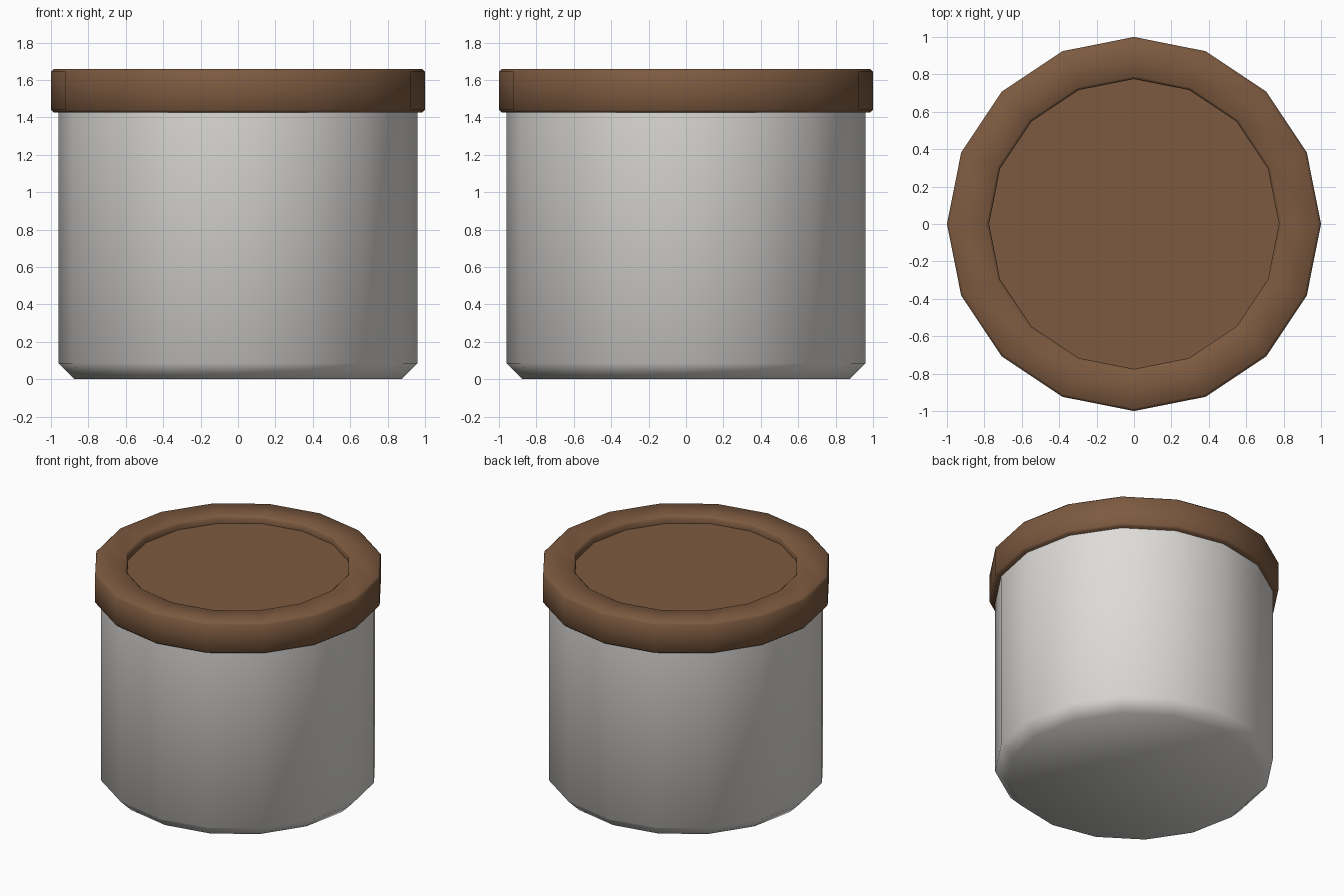
import bpy, bmesh, math

if "Cube" in bpy.data.objects:
    bpy.data.objects.remove(bpy.data.objects["Cube"])

SIDES = 16


def material(name, rgb):
    m = bpy.data.materials.new(name)
    m.diffuse_color = (*rgb, 1)
    m.use_nodes = True
    m.node_tree.nodes["Principled BSDF"].inputs["Base Color"].default_value = m.diffuse_color
    return m


def lathe(name, profile, mat, smooth_angle):
    """Revolve (radius, z) points from bottom to top, capping both ends."""
    bm = bmesh.new()
    rings = []
    for r, z in profile:
        rings.append([bm.verts.new((r * math.cos(2 * math.pi * i / SIDES),
                                    r * math.sin(2 * math.pi * i / SIDES), z))
                      for i in range(SIDES)])
    for low, high in zip(rings, rings[1:]):
        for i in range(SIDES):
            j = (i + 1) % SIDES
            bm.faces.new((low[i], low[j], high[j], high[i]))
    bm.faces.new(rings[0][::-1])
    bm.faces.new(rings[-1])
    bmesh.ops.recalc_face_normals(bm, faces=bm.faces)
    mesh = bpy.data.meshes.new(name)
    bm.to_mesh(mesh)
    bm.free()
    mesh.materials.append(mat)
    ob = bpy.data.objects.new(name, mesh)
    bpy.context.collection.objects.link(ob)
    bpy.ops.object.select_all(action='DESELECT')
    ob.select_set(True)
    bpy.context.view_layer.objects.active = ob
    bpy.ops.object.shade_smooth_by_angle(angle=math.radians(smooth_angle))
    return ob


grey = material("light grey ceramic", (0.73, 0.715, 0.69))
brown = material("brown wood", (0.205, 0.102, 0.051))

# Jar with a chamfered foot
lathe("jar_body", [(0.875, 0), (0.96, 0.085), (0.96, 1.45)], grey, 50)

# Lid with softened rims and a recessed top panel
lathe("lid", [(0.985, 1.425), (1.0, 1.44), (1.0, 1.645), (0.985, 1.66),
              (0.79, 1.66), (0.775, 1.645), (0.775, 1.605)], brown, 50)
